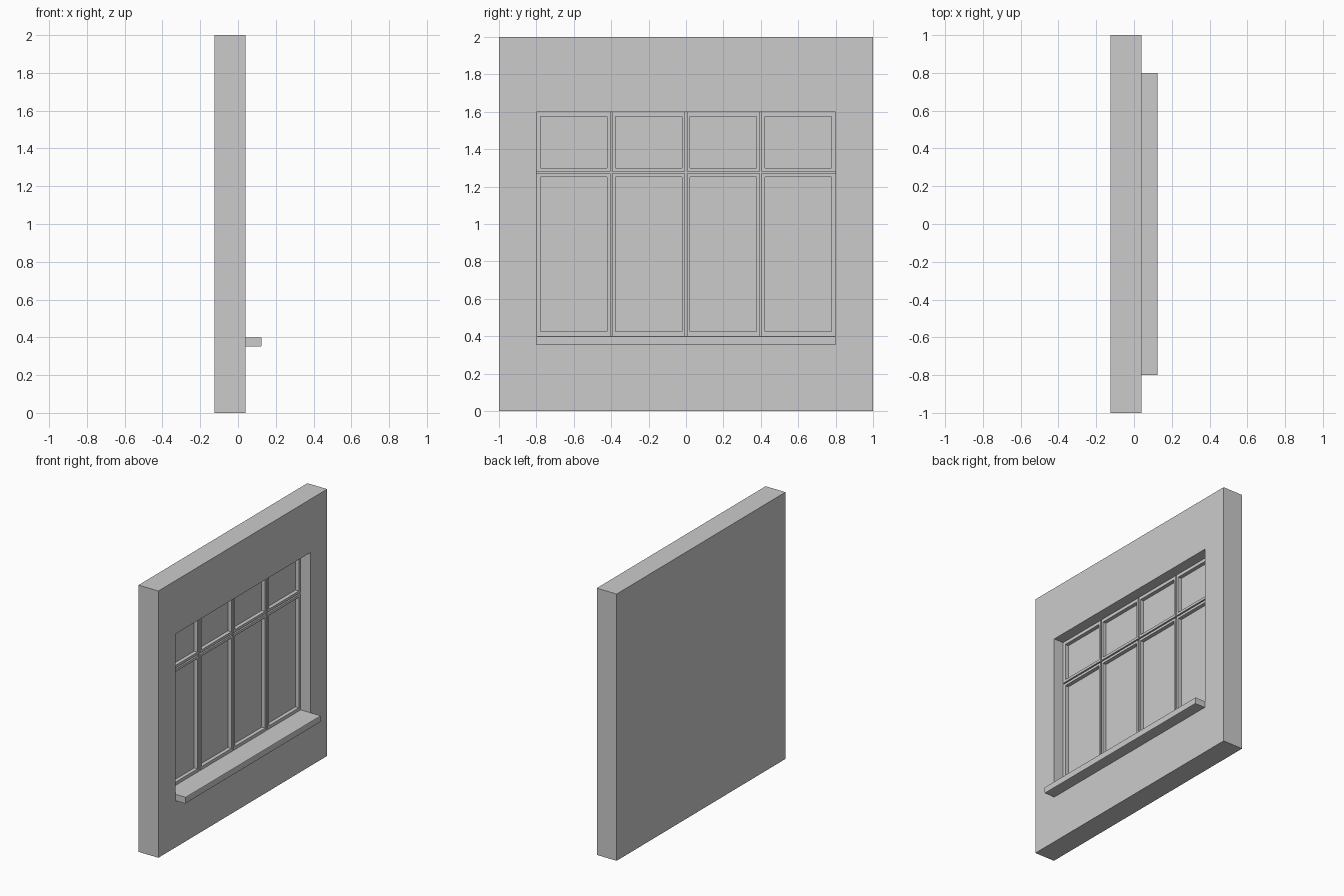
import bpy, bmesh

if "Cube" in bpy.data.objects:
    bpy.data.objects.remove(bpy.data.objects["Cube"])

FRONT, BACK = 0.04, -0.125        # wall faces along x
FRAME, GLASS = -0.04, -0.068      # frame face and pane face along x
Y0, Y1, Z0, Z1 = -0.8, 0.8, 0.4, 1.6


def finish(bm, name):
    bmesh.ops.remove_doubles(bm, verts=bm.verts, dist=1e-5)
    bmesh.ops.recalc_face_normals(bm, faces=bm.faces)
    me = bpy.data.meshes.new(name)
    bm.to_mesh(me)
    bm.free()
    ob = bpy.data.objects.new(name, me)
    bpy.context.collection.objects.link(ob)
    return ob


def ring(bm, x, y0, y1, z0, z1):
    return [bm.verts.new((x, y, z)) for y, z in ((y0, z0), (y1, z0), (y1, z1), (y0, z1))]


def bridge(bm, a, b):
    for i in range(4):
        j = (i + 1) % 4
        bm.faces.new((a[i], a[j], b[j], b[i]))


# Wall with a blind window recess
bm = bmesh.new()
loops = [ring(bm, BACK, -1, 1, 0, 2), ring(bm, FRONT, -1, 1, 0, 2),
         ring(bm, FRONT, Y0, Y1, Z0, Z1), ring(bm, GLASS, Y0, Y1, Z0, Z1)]
bm.faces.new(loops[0])
for a, b in zip(loops, loops[1:]):
    bridge(bm, a, b)
bm.faces.new(loops[-1])
finish(bm, "wall")

# Sash frames: four columns, short lights over tall ones, thin joint between
GAP, BAR = 0.005, 0.022
ys = [-0.8, -0.4, 0.0, 0.4, 0.8]
zs = [Z0, 1.275, Z1]
bm = bmesh.new()
for i in range(4):
    for j in range(2):
        y0 = ys[i] + (GAP if i else 0)
        y1 = ys[i + 1] - (GAP if i < 3 else 0)
        z0 = zs[j] + (GAP if j else 0)
        z1 = zs[j + 1] - (0 if j else GAP)
        k = (ys[i] + BAR, ys[i + 1] - BAR, zs[j] + BAR + 0.002, zs[j + 1] - BAR - 0.002)
        parts = [ring(bm, GLASS, y0, y1, z0, z1), ring(bm, FRAME, y0, y1, z0, z1),
                 ring(bm, FRAME, *k), ring(bm, GLASS, *k)]
        for a, b in zip(parts, parts[1:]):
            bridge(bm, a, b)
finish(bm, "sash_frames")

# Projecting sill with softened outer edges
bm = bmesh.new()
bmesh.ops.create_cube(bm, size=1)
for v in bm.verts:
    v.co = (FRONT if v.co.x < 0 else 0.125, Y1 if v.co.y > 0 else Y0, Z0 if v.co.z > 0 else 0.352)
edges = [e for e in bm.edges if all(v.co.x > 0.1 for v in e.verts) and abs(e.verts[0].co.y - e.verts[1].co.y) > 1]
bmesh.ops.bevel(bm, geom=edges, offset=0.005, segments=2, profile=0.5, affect='EDGES')
finish(bm, "sill")
